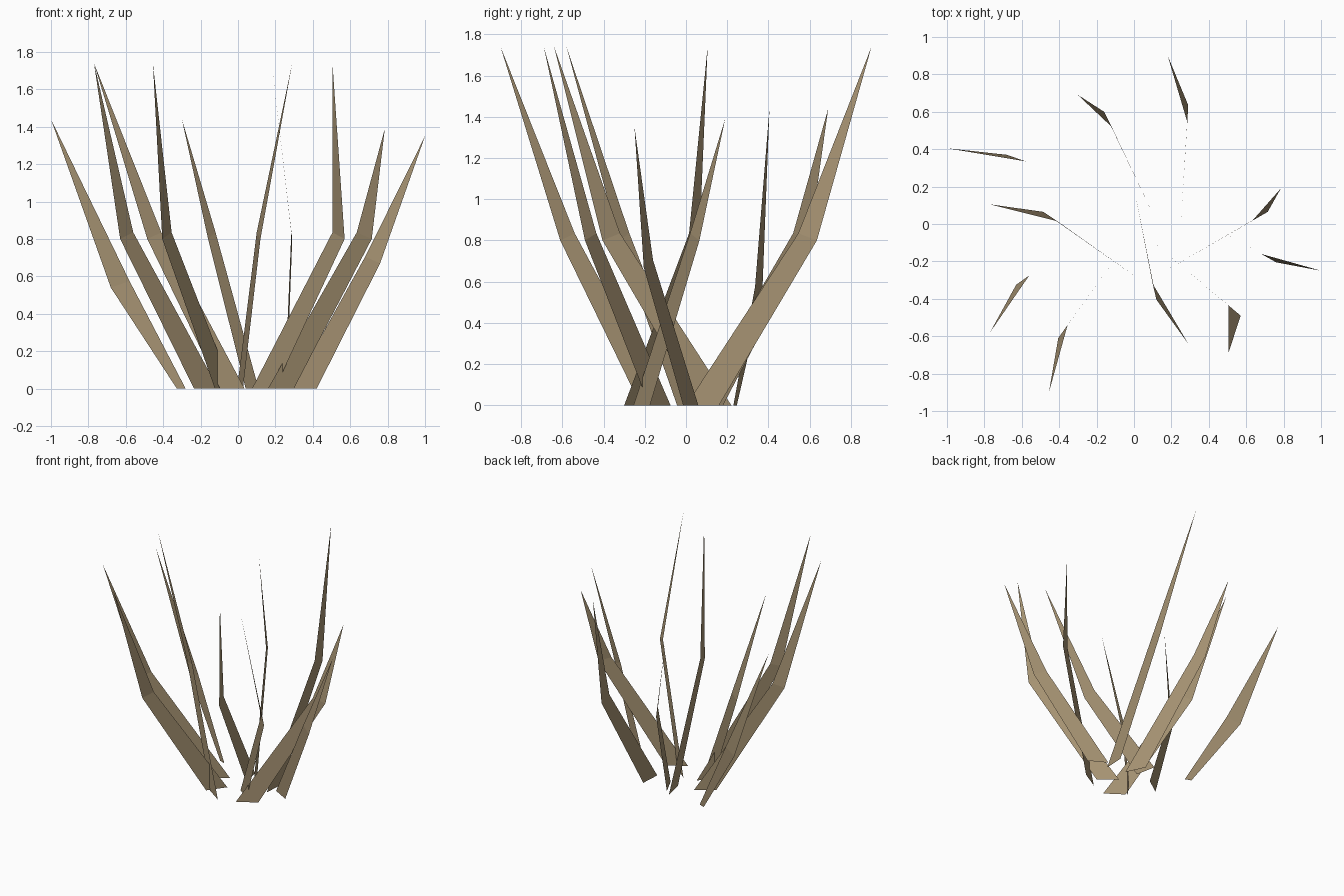
import bpy
from mathutils import Vector

mat = bpy.data.materials.new("dry_grass_brown")
mat.diffuse_color = (0.38, 0.29, 0.17, 1)


def blade(name, root, inner, outer, tip, z_mid=0.80, base=0.16):
    """Flat folded leaf: an upright leaning lower strip and a bent pointed tip."""
    root, inner, outer = Vector(root), Vector(inner), Vector(outer)
    root2 = root + (outer - root).normalized() * base
    verts = [(*root, 0), (*root2, 0), (*outer, z_mid), (*inner, z_mid + 0.035), tip]
    mesh = bpy.data.meshes.new(name)
    mesh.from_pydata(verts, [], [(0, 1, 2, 3), (3, 2, 4)])
    mesh.materials.append(mat)
    ob = bpy.data.objects.new(name, mesh)
    bpy.context.collection.objects.link(ob)


# Tall and short blades, each: root, inner bend, outer bend (x, y), tip (x, y, z)
blades = [
    ((0.25, 0.00), (0.285, 0.545), (0.29, 0.635), (0.18, 0.90, 1.74)),
    ((0.11, 0.035), (-0.12, 0.52), (-0.16, 0.60), (-0.30, 0.69, 1.44)),
    ((0.035, -0.30), (-0.41, 0.015), (-0.485, 0.065), (-0.77, 0.105, 1.74)),
    ((-0.105, 0.05), (-0.56, -0.275), (-0.63, -0.325), (-0.77, -0.58, 1.74)),
    ((-0.03, -0.09), (-0.355, -0.54), (-0.405, -0.61), (-0.455, -0.90, 1.74)),
    ((-0.005, 0.22), (0.10, -0.32), (0.12, -0.405), (0.29, -0.64, 1.74)),
    ((0.075, -0.075), (0.505, -0.435), (0.57, -0.49), (0.505, -0.69, 1.74)),
    ((0.16, -0.255), (0.635, 0.02), (0.715, 0.065), (0.785, 0.19, 1.39)),
]
for i, b in enumerate(blades):
    blade(f"grass_blade_{i + 1}", *b)

# Two outlying blades sunk deeper into the ground
blade("low_blade_left", (-0.28, 0.23), (-0.58, 0.335), (-0.68, 0.37),
      (-1.0, 0.405, 1.44), 0.54, 0.05)
blade("low_blade_right", (0.29, 0.06), (0.68, -0.16), (0.76, -0.205),
      (1.0, -0.25, 1.35), 0.67, 0.15)
